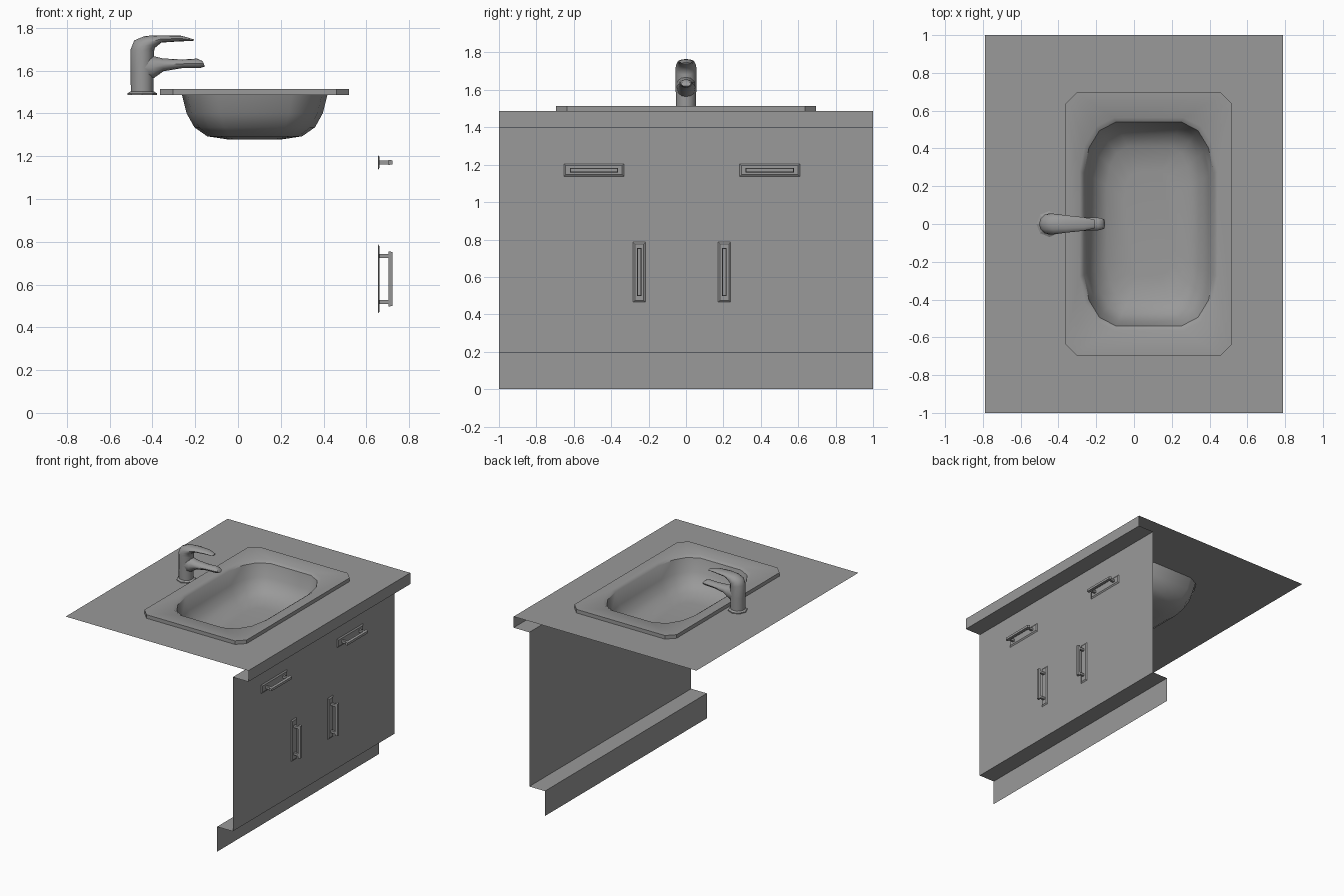
import bpy, bmesh, math
from mathutils import Vector

if "Cube" in bpy.data.objects:
    bpy.data.objects.remove(bpy.data.objects["Cube"])

grey = bpy.data.materials.new("mid_grey")
grey.diffuse_color = (0.32, 0.32, 0.32, 1)
grey.use_nodes = True
grey.node_tree.nodes["Principled BSDF"].inputs["Base Color"].default_value = grey.diffuse_color


def make(name, verts, faces, smooth=None):
    me = bpy.data.meshes.new(name)
    me.from_pydata([tuple(v) for v in verts], [], faces)
    me.update()
    me.materials.append(grey)
    ob = bpy.data.objects.new(name, me)
    bpy.context.collection.objects.link(ob)
    if smooth:
        bpy.ops.object.select_all(action='DESELECT')
        ob.select_set(True)
        bpy.context.view_layer.objects.active = ob
        bpy.ops.object.shade_smooth_by_angle(angle=math.radians(smooth))
    return ob


def loft(name, rings, start=True, end=True, smooth=None):
    n = len(rings[0])
    verts = [p for r in rings for p in r]
    faces = [(k*n + i, k*n + (i+1) % n, (k+1)*n + (i+1) % n, (k+1)*n + i)
             for k in range(len(rings)-1) for i in range(n)]
    if start:
        faces.append(tuple(reversed(range(n))))
    if end:
        faces.append(tuple(range(len(verts)-n, len(verts))))
    return make(name, verts, faces, smooth)


TOP = 1.487          # counter height
SX = 0.078           # sink centre


def four_way(corner, z, sx=1, sy=1):
    """Mirror one corner's points into a full counter-clockwise ring."""
    pts = []
    for mx, my in ((1, 1), (-1, 1), (-1, -1), (1, -1)):
        c = corner if mx*my > 0 else corner[::-1]
        pts += [Vector((SX + x*mx*sx, y*my*sy, z)) for x, y in c]
    return pts


# Cabinet front: counter lip, door panel and toe kick as one folded sheet
prof = [(0.79, TOP), (0.79, 1.40), (0.655, 1.40), (0.655, 0.195), (0.52, 0.195), (0.52, 0)]
make("cabinet_front", [(x, y, z) for x, z in prof for y in (-1, 1)],
     [(2*i, 2*i+2, 2*i+3, 2*i+1) for i in range(len(prof)-1)])

# Countertop sheet with the sink cut-out
rim = [(0.442, 0.635), (0.382, 0.695)]
hole = four_way(rim, TOP)
outer = [(0.79, 1, TOP), (-0.79, 1, TOP), (-0.79, -1, TOP), (0.79, -1, TOP)]
faces = []
for i in range(4):
    j = (i+1) % 4
    faces.append((i, 4+2*i+1, 4+2*i))
    faces.append((i, j, 4+2*j, 4+2*i+1))
make("countertop", outer + hole, faces)

# Sink: rim underside, raised rim, sloped lip and smooth basin
a, b = Vector(rim[0]), Vector(rim[1])
rim4 = [tuple(a.lerp(b, t/3)) for t in range(4)]
mouth = [(0.365, 0.28), (0.337, 0.42), (0.278, 0.515), (0.185, 0.563)]
rings = [four_way(mouth, TOP, 0.945, 0.96), four_way(rim4, TOP),
         four_way(rim4, 1.515), four_way(mouth, 1.515)]
for hx, hy, z in ((0.343, 0.540, 1.499), (0.318, 0.515, 1.40), (0.282, 0.475, 1.335),
                  (0.222, 0.41, 1.293), (0.13, 0.28, 1.279)):
    rings.append(four_way(mouth, z, hx/0.365, hy/0.563))
loft("sink", rings, start=False, smooth=40)

# Faucet sections: centre x, z, half width, half thickness, lean in degrees
def section(x, z, w, t, lean, n=12):
    c, s = math.cos(math.radians(lean)), math.sin(math.radians(lean))
    out = []
    for i in range(n):
        k = 2*math.pi*i/n
        u = t*math.cos(k)
        out.append((x + u*c, w*math.sin(k), z - u*s))
    return out


FX = -0.448
loft("faucet_base", [section(FX, z, r, r, 0, 8) for z, r in
                     ((TOP, 0.069), (1.494, 0.069), (1.503, 0.054))])
loft("faucet_body_and_lever", [section(*s) for s in (
    (FX, 1.495, 0.053, 0.053, 0), (FX, 1.60, 0.055, 0.054, 0), (FX, 1.69, 0.056, 0.055, 8),
    (-0.439, 1.715, 0.056, 0.053, 30), (-0.411, 1.734, 0.053, 0.036, 52),
    (-0.36, 1.748, 0.046, 0.017, 85), (-0.265, 1.750, 0.036, 0.013, 95),
    (-0.207, 1.742, 0.022, 0.004, 100))], smooth=45)
loft("faucet_spout", [section(*s) for s in (
    (-0.44, 1.615, 0.052, 0.07, 90), (-0.395, 1.616, 0.050, 0.052, 90),
    (-0.35, 1.627, 0.043, 0.030, 86), (-0.26, 1.632, 0.036, 0.020, 88),
    (-0.185, 1.634, 0.033, 0.023, 75), (-0.16, 1.632, 0.026, 0.014, 65))], smooth=45)


# Drawer and door pulls: stepped backplate, two posts and a bar
def box(bm, x0, x1, y0, y1, z, taper=0.0):
    lo = [bm.verts.new((x0, y, w)) for y, w in ((y0, -z), (y1, -z), (y1, z), (y0, z))]
    t = taper
    hi = [bm.verts.new((x1, y, w)) for y, w in
          ((y0+t, -z+t), (y1-t, -z+t), (y1-t, z-t), (y0+t, z-t))]
    bm.faces.new(lo[::-1])
    bm.faces.new(hi)
    for i in range(4):
        j = (i+1) % 4
        bm.faces.new((lo[i], lo[j], hi[j], hi[i]))


bm = bmesh.new()
box(bm, 0, 0.007, -0.161, 0.161, 0.034, 0.01)
for y in (-0.107, 0.107):
    box(bm, 0.005, 0.056, y-0.009, y+0.009, 0.009)
box(bm, 0.049, 0.068, -0.129, 0.129, 0.012, 0.003)
pull = bpy.data.meshes.new("pull")
bm.to_mesh(pull)
bm.free()
pull.materials.append(grey)
for name, y, z, turn in (("drawer_pull_left", -0.492, 1.171, 0), ("drawer_pull_right", 0.448, 1.171, 0),
                         ("door_pull_left", -0.250, 0.626, 90), ("door_pull_right", 0.205, 0.626, 90)):
    ob = bpy.data.objects.new(name, pull)
    ob.location = (0.655, y, z)
    ob.rotation_euler.x = math.radians(turn)
    bpy.context.collection.objects.link(ob)
